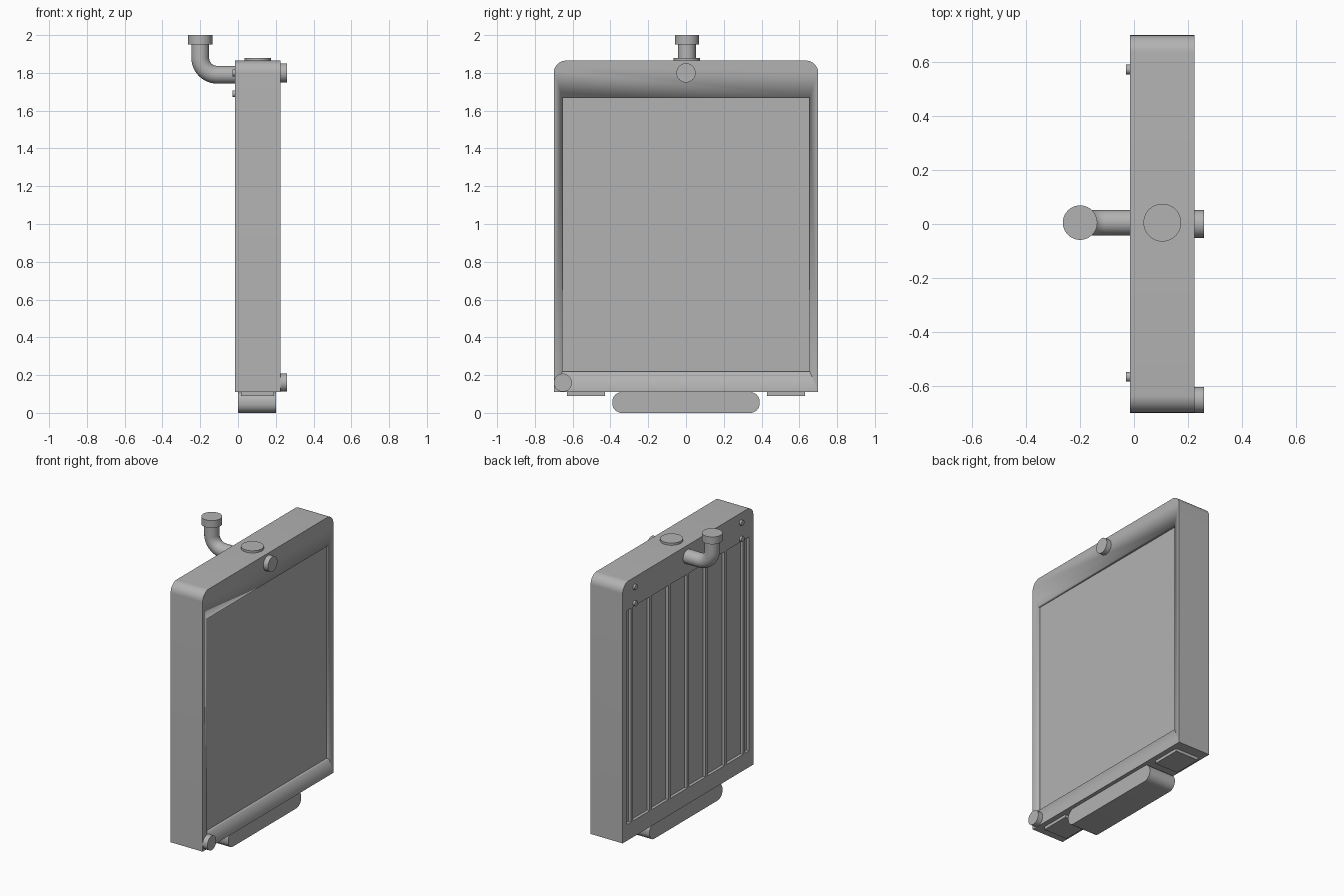
import bpy, bmesh, math
from mathutils import Vector, Matrix

old = bpy.data.objects.get("Cube")
if old:
    bpy.data.objects.remove(old, do_unlink=True)

grey = bpy.data.materials.new("plain grey")
grey.use_nodes = True
grey.diffuse_color = (0.45, 0.45, 0.45, 1)
grey.node_tree.nodes["Principled BSDF"].inputs["Base Color"].default_value = (0.45, 0.45, 0.45, 1)


def finish(bm, name):
    bmesh.ops.recalc_face_normals(bm, faces=bm.faces)
    mesh = bpy.data.meshes.new(name)
    bm.to_mesh(mesh)
    bm.free()
    obj = bpy.data.objects.new(name, mesh)
    bpy.context.collection.objects.link(obj)
    mesh.materials.append(grey)
    bpy.ops.object.select_all(action='DESELECT')
    obj.select_set(True)
    bpy.context.view_layer.objects.active = obj
    bpy.ops.object.shade_smooth_by_angle(angle=math.radians(35))
    return obj


def box(name, x, y, z, radius=0, low_round=False):
    """Box from (min, max) ranges, optionally rounding edges along x."""
    bm = bmesh.new()
    bmesh.ops.create_cube(bm, size=1)
    for v in bm.verts:
        v.co = [r[0] if c < 0 else r[1] for c, r in zip(v.co, (x, y, z))]
    if radius:
        mid = sum(z) / 2
        edges = [e for e in bm.edges
                 if abs(e.verts[0].co.x - e.verts[1].co.x) > 0.01
                 and (low_round or e.verts[0].co.z > mid)]
        bmesh.ops.bevel(bm, geom=edges, offset=radius, segments=10,
                        profile=0.5, affect='EDGES')
    return finish(bm, name)


def cylinder(name, start, end, radius, sides=40):
    a, b = Vector(start), Vector(end)
    turn = (b - a).to_track_quat('Z', 'Y').to_matrix().to_4x4()
    bm = bmesh.new()
    bmesh.ops.create_cone(bm, cap_ends=True, segments=sides, radius1=radius,
                          radius2=radius, depth=(b - a).length,
                          matrix=Matrix.Translation((a + b) / 2) @ turn)
    return finish(bm, name)


BACK, FRONT = -0.015, 0.225
DEPTH, HALF = 0.02, 0.655
LOW, HIGH = 0.22, 1.67

# Main housing with a shallow recess on each broad face
housing = box("housing", (BACK, FRONT), (-0.7, 0.7), (0.11, 1.865), 0.065)
for x in ((FRONT - DEPTH, FRONT + 0.1), (BACK - 0.1, BACK + DEPTH)):
    cutter = box("recess_cutter", x, (-HALF, HALF), (LOW, HIGH))
    cutter.hide_render = True
    mod = housing.modifiers.new("recess", 'BOOLEAN')
    mod.operation = 'DIFFERENCE'
    mod.solver = 'EXACT'
    mod.object = cutter
    bpy.context.view_layer.objects.active = housing
    bpy.ops.object.modifier_apply(modifier=mod.name)
    bpy.data.objects.remove(cutter, do_unlink=True)

# Upright bars in the rear recess
for i in range(-3, 4):
    y = i * 0.2
    box("grille_bar", (BACK, BACK + DEPTH), (y - 0.01, y + 0.01), (LOW, HIGH))

# Bottom tank and mounting pads
box("bottom_tank", (0, 0.2), (-0.39, 0.39), (0, 0.11), 0.05, True)
for s in (-1, 1):
    box("mounting_pad", (0.015, 0.19), sorted((s * 0.43, s * 0.63)), (0.09, 0.11))

# Bolts on the rear face
for y in (-0.567, 0.573):
    for z in (1.69, 1.8):
        cylinder("bolt", (BACK - 0.014, y, z), (BACK, y, z), 0.018, 20)

# Filler cap and front plugs
cylinder("top_cap", (0.105, 0.005, 1.865), (0.105, 0.005, 1.88), 0.07)
cylinder("upper_plug", (FRONT, 0, 1.8), (0.26, 0, 1.8), 0.051)
cylinder("drain_plug", (FRONT, -0.652, 0.16), (0.26, -0.652, 0.16), 0.048)

# Curved neck swept along a quarter bend
bend, px, pz, py = 0.09, -0.2, 1.79, 0.005
path = [(BACK, pz, 0)]
for k in range(13):
    a = math.pi / 2 * k / 12
    path.append((px + bend * (1 - math.sin(a)), pz + bend * (1 - math.cos(a)), a))
path.append((px, 1.96, math.pi / 2))
bm = bmesh.new()
rings = []
for x, z, a in path:
    ring = []
    for k in range(32):
        t = 2 * math.pi * k / 32
        u, w = 0.047 * math.cos(t), 0.047 * math.sin(t)
        ring.append(bm.verts.new((x + u * math.sin(a), py + w, z + u * math.cos(a))))
    rings.append(ring)
for r0, r1 in zip(rings, rings[1:]):
    for k in range(32):
        n = (k + 1) % 32
        bm.faces.new((r0[k], r0[n], r1[n], r1[k]))
bm.faces.new(rings[0])
bm.faces.new(rings[-1])
finish(bm, "filler_neck")
cylinder("neck_cap", (px, py, 1.95), (px, py, 2.0), 0.064)
